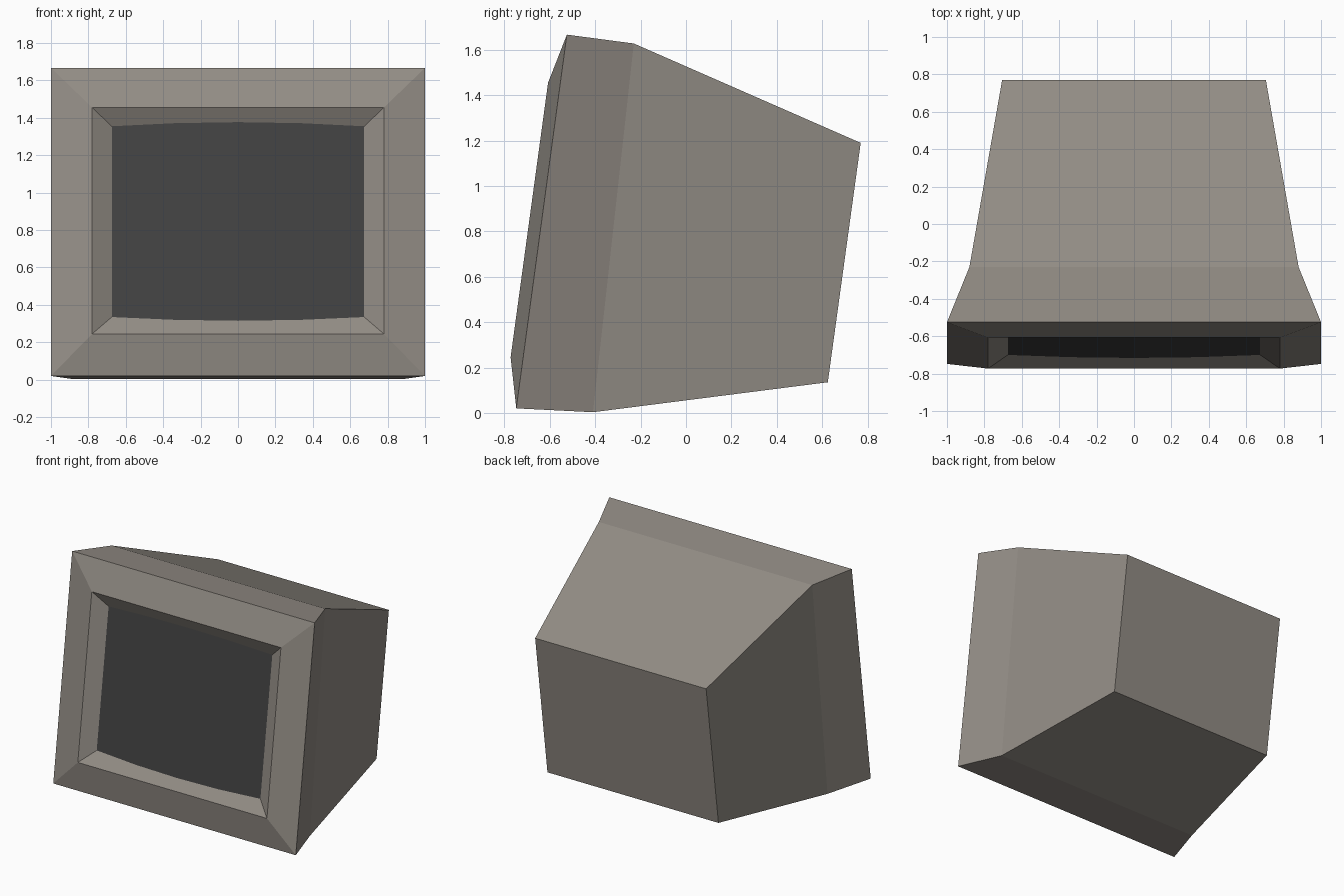
import bpy
import bmesh
from mathutils import Vector

if "Cube" in bpy.data.objects:
    bpy.data.objects.remove(bpy.data.objects["Cube"], do_unlink=True)


def make_material(name, rgb):
    mat = bpy.data.materials.new(name)
    mat.use_nodes = True
    mat.diffuse_color = (*rgb, 1)
    mat.node_tree.nodes["Principled BSDF"].inputs["Base Color"].default_value = (*rgb, 1)
    return mat


def make_object(name, bm, mat):
    mesh = bpy.data.meshes.new(name)
    bm.to_mesh(mesh)
    bm.free()
    mesh.materials.append(mat)
    obj = bpy.data.objects.new(name, mesh)
    bpy.context.collection.objects.link(obj)
    return obj


casing_grey = make_material("warm grey plastic", (0.29, 0.265, 0.235))
screen_grey = make_material("dark glass", (0.054, 0.054, 0.054))

# Rectangular sections of the tilted casing: half width, bottom (y, z), top (y, z)
rear = (0.705, (0.625, 0.135), (0.77, 1.19))
shoulder = (0.88, (-0.41, 0.003), (-0.23, 1.628))
front_rim = (1.0, (-0.748, 0.02), (-0.525, 1.667))
bezel_lip = (0.78, (-0.773, 0.245), (-0.608, 1.455))
recess = (0.675, (-0.70, 0.335), (-0.56, 1.355))


def corners(section):
    w, low, high = section
    return [(-w, *low), (w, *low), (w, *high), (-w, *high)]


# Casing: bridge the sections from the back to the screen recess
bm = bmesh.new()
rings = [[bm.verts.new(co) for co in corners(s)]
         for s in (rear, shoulder, front_rim, bezel_lip, recess)]
for a, b in zip(rings, rings[1:]):
    for i in range(4):
        j = (i + 1) % 4
        bm.faces.new((a[i], a[j], b[j], b[i]))
bm.faces.new(rings[0])
bm.faces.new(rings[-1])
bmesh.ops.recalc_face_normals(bm, faces=bm.faces)
make_object("monitor_casing", bm, casing_grey)

# Screen: gently bowed across its width, its edges riding on the recess walls
bm = bmesh.new()
segments = 4
columns = []
for k in range(segments + 1):
    u = 2 * k / segments - 1
    bow = 0.22 * (1 - u * u)
    column = []
    for edge in (1, 2):
        y, z = Vector(recess[edge]).lerp(Vector(bezel_lip[edge]), bow)
        column.append(bm.verts.new((u * recess[0], y, z)))
    columns.append(column)
for a, b in zip(columns, columns[1:]):
    bm.faces.new((a[0], b[0], b[1], a[1]))
make_object("screen", bm, screen_grey)
